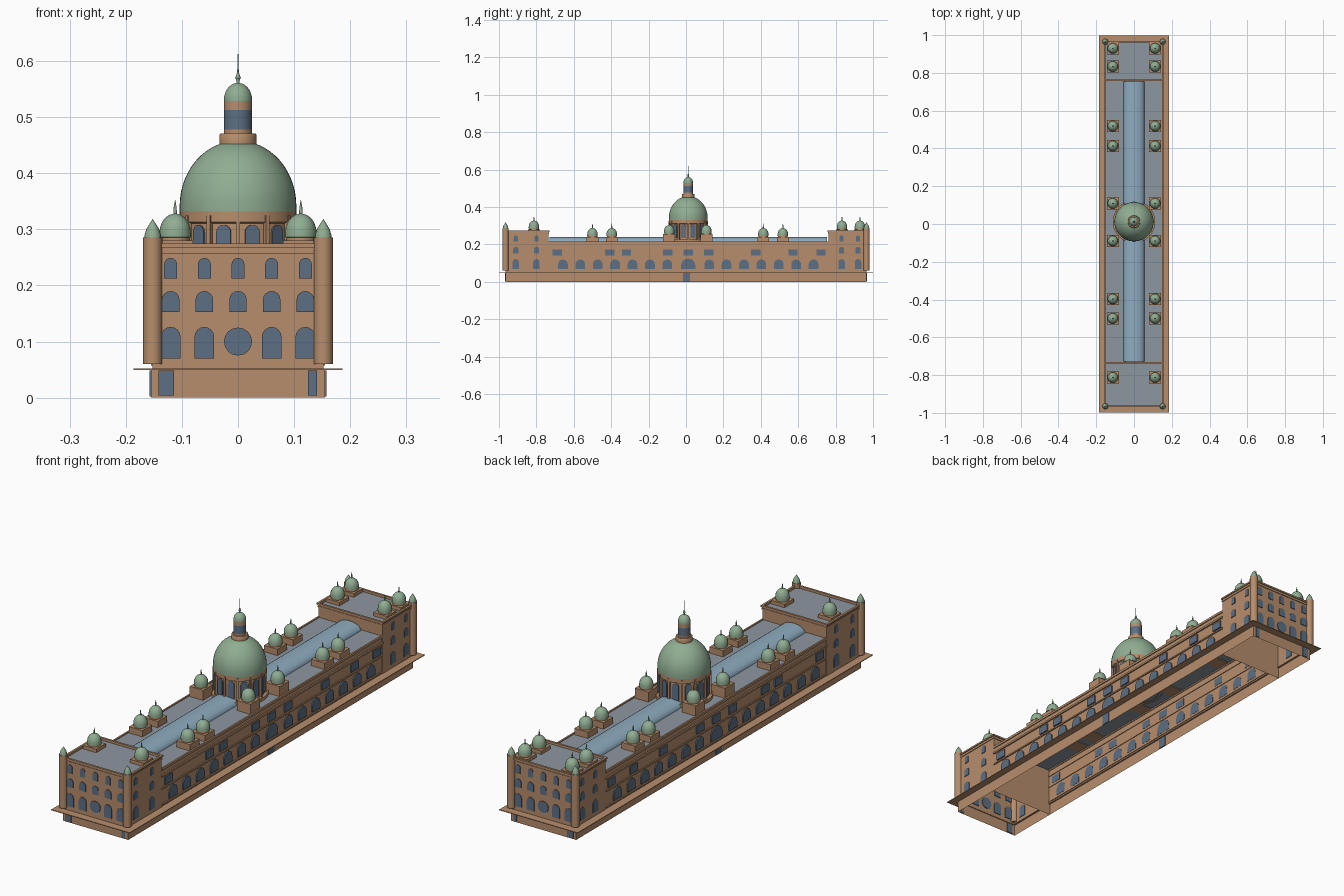
import bpy, bmesh
from math import sin, cos, pi, radians

old = bpy.data.objects.get("Cube")
if old:
    bpy.data.objects.remove(old)


def material(name, rgb):
    m = bpy.data.materials.new(name)
    m.use_nodes = True
    m.diffuse_color = (*rgb, 1)
    m.node_tree.nodes["Principled BSDF"].inputs["Base Color"].default_value = (*rgb, 1)
    return m


STONE = material("sandstone", (0.47, 0.27, 0.15))
GREEN = material("green_copper", (0.28, 0.42, 0.29))
ROOF = material("grey_roof", (0.27, 0.31, 0.35))
PANE = material("window_blue", (0.11, 0.16, 0.23))
GLASS = material("vault_glass", (0.27, 0.41, 0.52))

MID = 0.012            # centre of the dome and the middle wing
HALF = 0.152           # half width of the walls
END = 0.965            # end walls
SOUTH, NORTH = -0.735, 0.761   # limits of the middle wing


def finish(name, bm, mats, smooth=False):
    bmesh.ops.recalc_face_normals(bm, faces=bm.faces)
    me = bpy.data.meshes.new(name)
    bm.to_mesh(me)
    bm.free()
    for m in mats:
        me.materials.append(m)
    if smooth:
        me.shade_smooth()
        me.set_sharp_from_angle(angle=radians(35))
    ob = bpy.data.objects.new(name, me)
    bpy.context.collection.objects.link(ob)
    return ob


def add_box(bm, x0, x1, y0, y1, z0, z1):
    vs = bmesh.ops.create_cube(bm, size=1)["verts"]
    for v in vs:
        v.co = ((x0 + x1) / 2 + v.co.x * (x1 - x0),
                (y0 + y1) / 2 + v.co.y * (y1 - y0),
                (z0 + z1) / 2 + v.co.z * (z1 - z0))
    return vs


def shell(name, y0, y1, z0, z1, w=HALF, drop="z-"):
    """Hollow block: the sides named in drop are left open, the top is roofing."""
    bm = bmesh.new()
    add_box(bm, -w, w, y0, y1, z0, z1)
    bm.normal_update()
    gone = []
    for f in bm.faces:
        n = f.normal
        f.material_index = int(n.z > 0.5)
        if ("z-" in drop and n.z < -0.5) or ("z+" in drop and n.z > 0.5) or ("y" in drop and abs(n.y) > 0.5):
            gone.append(f)
    bmesh.ops.delete(bm, geom=gone, context="FACES")
    me = finish(name, bm, [STONE, ROOF])
    # keep normals pointing away from the middle of the block
    return me


def band(bm, y0, y1, z0, z1, out, inn=0.004):
    """Rectangular ring round a block: a moulding, a parapet or a ledge."""
    w = HALF
    for s in (-1, 1):
        xs = sorted((s * (w + out), s * (w - inn)))
        add_box(bm, *xs, y0 - out, y1 + out, z0, z1)
    add_box(bm, -w + inn, w - inn, y0 - out, y0 + inn, z0, z1)
    add_box(bm, -w + inn, w - inn, y1 - inn, y1 + out, z0, z1)


def plate(bm, x, y, ang, w, z0, z1, kind="arch", t=0.003):
    """Thin window plate facing the compass angle."""
    h = w / 2
    if kind == "round":
        zc, r = (z0 + z1) / 2, (z1 - z0) / 2
        pts = [(r * cos(i * pi / 8), zc + r * sin(i * pi / 8)) for i in range(16)]
    elif kind == "arch":
        pts = [(-h, z0), (h, z0)] + [(h * cos(i * pi / 8), z1 - h + h * sin(i * pi / 8)) for i in range(9)]
    else:
        pts = [(-h, z0), (h, z0), (h, z1), (-h, z1)]
    c, s = cos(ang), sin(ang)
    rings = [[bm.verts.new((x + d * c - u * s, y + d * s + u * c, z)) for u, z in pts] for d in (-t, t)]
    bm.faces.new(rings[0])
    bm.faces.new(rings[1])
    for i in range(len(pts)):
        j = (i + 1) % len(pts)
        bm.faces.new((rings[0][i], rings[0][j], rings[1][j], rings[1][i]))


def lathe(name, x, y, profile, mats, segs=24):
    """Spin (radius, height, material) points about a vertical axis."""
    bm = bmesh.new()
    rings = [[bm.verts.new((x + max(r, 0.0002) * cos(2 * pi * i / segs),
                            y + max(r, 0.0002) * sin(2 * pi * i / segs), z))
              for i in range(segs)] for r, z, _ in profile]
    for k in range(len(rings) - 1):
        for i in range(segs):
            j = (i + 1) % segs
            f = bm.faces.new((rings[k][i], rings[k][j], rings[k + 1][j], rings[k + 1][i]))
            f.material_index = profile[k + 1][2]
    bm.faces.new(rings[-1]).material_index = profile[-1][2]
    return finish(name, bm, mats, True)


def cap(r, z, h, m, n=8, stop=1.0):
    """Quarter ellipse profile for a dome."""
    return [(r * cos(pi / 2 * stop * i / n), z + h * sin(pi / 2 * stop * i / n), m) for i in range(n + 1)]


# Plinth, wings and hollow end blocks
blocks = {"front": (-END, SOUTH), "middle": (SOUTH, NORTH), "back": (NORTH, END)}
for key, (a, b) in blocks.items():
    shell(key + "_plinth", a, b, 0, 0.052, 0.155, "z- z+ y" if key == "middle" else "z- z+")
shell("middle_wing", SOUTH, NORTH, 0.05, 0.213, HALF - 0.002, "z- y")
shell("front_block", -END, SOUTH, 0.05, 0.265)
shell("back_block", NORTH, END, 0.05, 0.265)

# Wide ledge over the plinth
bm = bmesh.new()
band(bm, -END, END, 0.049, 0.052, 0.034)
finish("ledge", bm, [STONE])

# Cornices and parapets
bm = bmesh.new()
for a, b in (blocks["front"], blocks["back"]):
    band(bm, a, b, 0.257, 0.263, 0.003)
    band(bm, a, b, 0.268, 0.275, 0.005)
    band(bm, a, b, 0.262, 0.269, 0.001)
for s in (-1, 1):
    for z0, z1, out in ((0.057, 0.063, 0.003), (0.127, 0.133, 0.003), (0.18, 0.188, 0.004), (0.207, 0.217, 0.002)):
        xs = sorted((s * (HALF + out), s * (HALF - 0.005)))
        add_box(bm, *xs, SOUTH, NORTH, z0, z1)
finish("cornices", bm, [STONE])

# End windows: three rows, with a round window in the middle of the lowest
bm = bmesh.new()
for s in (-1, 1):
    ang, y = s * pi / 2, s * END
    for i in range(-2, 3):
        x = i * 0.06
        if i:
            plate(bm, x, y, ang, 0.035, 0.07, 0.126)
        else:
            plate(bm, x, y, ang, 0.05, 0.075, 0.125, "round")
        plate(bm, x, y, ang, 0.031, 0.153, 0.19)
        plate(bm, x, y, ang, 0.023, 0.212, 0.249)
    plate(bm, -0.128, y, ang, 0.028, 0.004, 0.048, "square")
    plate(bm, 0.133, y, ang, 0.016, 0.004, 0.048, "square")
finish("end_windows", bm, [PANE])

# Side windows
bm = bmesh.new()
for s in (-1, 1):
    ang, x = (0 if s > 0 else pi), s * HALF
    for y in (-0.91, -0.80, 0.832, 0.92):
        plate(bm, x, y, ang, 0.034, 0.07, 0.122)
        plate(bm, x, y, ang, 0.028, 0.153, 0.188)
        plate(bm, x, y, ang, 0.022, 0.215, 0.248)
    for k in range(7):
        for d in (-1, 1):
            plate(bm, x, MID + d * (0.112 + k * 0.093), ang, 0.052, 0.07, 0.12)
    plate(bm, x, MID, ang, 0.076, 0.068, 0.125)
    for d in (-0.70, -0.42, -0.33, -0.11, 0, 0.11, 0.36, 0.56, 0.71):
        plate(bm, x, MID + d, ang, 0.05, 0.14, 0.172, "square")
    plate(bm, s * 0.155, MID - 0.01, ang, 0.038, 0.002, 0.048, "square")
finish("side_windows", bm, [PANE])

# Glazed barrel vault along the middle roof
bm = bmesh.new()
ends = [[bm.verts.new((0.055 * cos(pi * i / 12), y, 0.212 + 0.029 * sin(pi * i / 12))) for i in range(13)]
        for y in (SOUTH + 0.006, NORTH - 0.006)]
for i in range(12):
    bm.faces.new((ends[0][i], ends[0][i + 1], ends[1][i + 1], ends[1][i]))
for e in ends:
    bm.faces.new(e)
finish("barrel_vault", bm, [GLASS], True)

# Corner turrets
for sx in (-1, 1):
    for y in (-END, END):
        r = 0.017
        lathe("corner_turret", sx * HALF, y,
              [(0, 0.06, 0), (r, 0.06, 0), (r, 0.285, 0), (0.015, 0.285, 0), (0.0145, 0.29, 1),
               (0.011, 0.301, 1), (0.005, 0.311, 1), (0, 0.318, 1)], [STONE, GREEN], 16)


# Small roof domes on square pedestals: y, roof height, pedestal top
domes = [(y, 0.21, 0.24) for y in (-0.50, -0.397, 0.413, 0.518)]
domes += [(y, 0.21, 0.256) for y in (-0.09, 0.109)]
domes += [(y, 0.262, 0.28) for y in (-0.813, 0.834, 0.93)]
for y, z0, z1 in domes:
    for x in (-0.112, 0.112):
        bm = bmesh.new()
        add_box(bm, x - 0.032, x + 0.032, y - 0.032, y + 0.032, z0, z1)
        finish("dome_pedestal", bm, [STONE])
        lathe("small_dome", x, y,
              [(0.026, z1 - 0.002, 0), (0.026, z1 + 0.005, 0), (0.028, z1 + 0.006, 1)]
              + cap(0.028, z1 + 0.014, 0.034, 1, 6, 0.93)
              + [(0.003, z1 + 0.051, 1), (0.0025, z1 + 0.06, 1), (0, z1 + 0.072, 1)], [STONE, GREEN], 16)

# Central drum with windows and pilasters
lathe("drum", 0, MID, [(0.098, 0.21, 0), (0.098, 0.31, 0), (0.104, 0.313, 0), (0.104, 0.332, 0), (0, 0.332, 0)],
      [STONE], 48)
lathe("drum_foot", 0, MID, [(0.112, 0.21, 0), (0.112, 0.226, 0), (0.09, 0.226, 0)], [STONE], 48)
panes, piers = bmesh.new(), bmesh.new()
for k in range(12):
    a = radians(15 + 30 * k)
    plate(panes, 0.0975 * cos(a), MID + 0.0975 * sin(a), a, 0.027, 0.235, 0.308)
    a = radians(30 * k)
    plate(piers, 0.1 * cos(a), MID + 0.1 * sin(a), a, 0.008, 0.226, 0.325, "square", 0.006)
finish("drum_windows", panes, [PANE])
finish("drum_pilasters", piers, [STONE])

# Great dome
lathe("great_dome", 0, MID, [(0.104, 0.331, 0)] + cap(0.104, 0.342, 0.116, 0, 14), [GREEN], 48)

# Lantern with cupola and spire
lathe("lantern", 0, MID,
      [(0.033, 0.452, 0), (0.033, 0.468, 0), (0.031, 0.471, 0), (0.025, 0.471, 0), (0.025, 0.478, 0),
       (0.025, 0.513, 1), (0.025, 0.529, 0)] + cap(0.025, 0.531, 0.03, 2, 7, 0.92)
      + [(0.003, 0.565, 2), (0.005, 0.57, 2), (0.003, 0.575, 2), (0.0015, 0.58, 2), (0, 0.62, 2)],
      [STONE, PANE, GREEN], 32)
